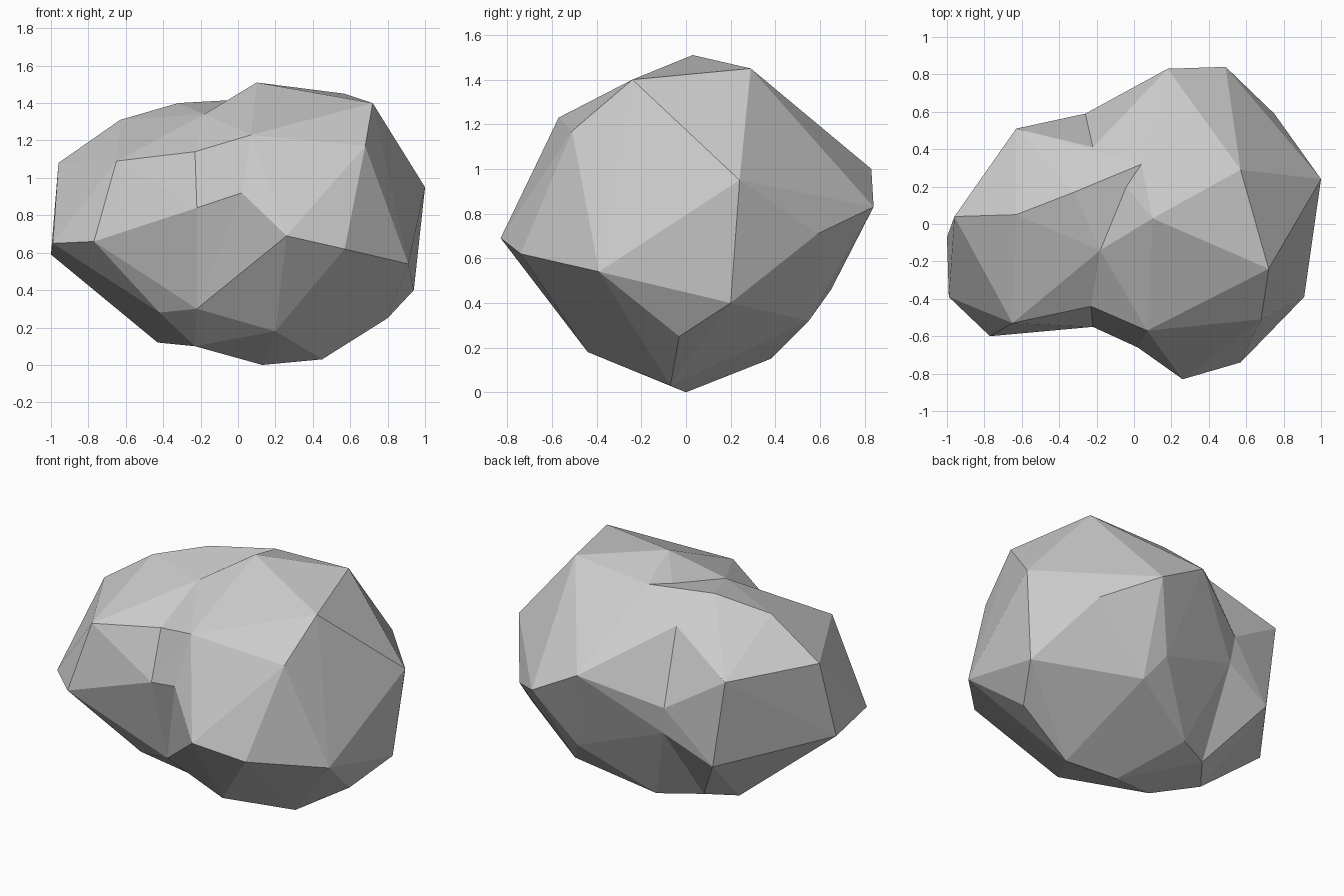
import bpy
import bmesh
from mathutils import Vector
from mathutils.geometry import intersect_point_line

default_cube = bpy.data.objects.get("Cube")
if default_cube:
    bpy.data.objects.remove(default_cube, do_unlink=True)


def distance_to_edge(point, edge):
    """Shortest distance from a point to a mesh edge."""
    start, end = (vert.co for vert in edge.verts)
    _, factor = intersect_point_line(point, start, end)
    return (start.lerp(end, min(max(factor, 0), 1)) - point).length


def add_hull(bm, points):
    """Wrap the corner points in a shell of flat triangles."""
    verts = [bm.verts.new(point) for point in points]
    result = bmesh.ops.convex_hull(bm, input=verts, use_existing_faces=False)
    leftovers = result["geom_interior"] + result["geom_unused"]
    loose = {item for item in leftovers if isinstance(item, bmesh.types.BMVert)}
    bmesh.ops.delete(bm, geom=list(loose), context="VERTS")


def add_dent(bm, point):
    """Replace the nearest ridge with a fan of faces that meet at the point."""
    point = Vector(point)
    ridge = min(bm.edges, key=lambda edge: distance_to_edge(point, edge))
    rim = {edge for face in ridge.link_faces for edge in face.edges} - {ridge}
    corners = [tuple(edge.verts) for edge in rim]
    bmesh.ops.delete(bm, geom=[ridge], context="EDGES")
    centre = bm.verts.new(point)
    for first, second in corners:
        bm.faces.new((first, second, centre))


# Waist: the ring of corners where the two lobes meet
waist = [
    (0.04, 0.32, 1.42), (-0.18, -0.14, 1.34), (-0.23, -0.44, 1.14),
    (-0.22, -0.55, 0.84), (-0.22, -0.39, 0.3), (-0.23, -0.14, 0.1),
    (-0.3, 0.25, 0.16), (-0.24, 0.57, 0.65), (-0.26, 0.59, 0.82),
    (-0.22, 0.41, 1.26),
]

# Large lobe: crown, girdle and underside corners
large_crown = [
    (0.1, 0.03, 1.51), (0.57, 0.29, 1.45), (0.72, -0.24, 1.4),
    (0.68, -0.51, 1.17), (0.07, -0.57, 1.23),
]
large_girdle = [
    (1, 0.24, 0.95), (0.91, -0.39, 0.54), (0.57, -0.74, 0.62),
    (0.26, -0.83, 0.69), (0.18, 0.83, 1), (0.49, 0.84, 0.83),
    (0.75, 0.59, 0.71),
]
large_underside = [
    (0.94, 0.2, 0.4), (0.8, -0.03, 0.25), (0.45, -0.07, 0.03),
    (0.13, 0, 0), (0.2, -0.44, 0.18), (0.39, 0.55, 0.32),
    (0.3, 0.65, 0.46), (-0.06, 0.38, 0.15),
]
front_fold = (0.02, -0.66, 0.92)

# Small lobe: crown, girdle and underside corners
small_crown = [
    (-0.32, 0.17, 1.4), (-0.63, 0.05, 1.31), (-0.52, -0.25, 1.21),
    (-0.96, 0.04, 1.08), (-0.65, -0.53, 1.09), (-0.63, 0.51, 1.05),
]
small_girdle = [
    (-0.77, -0.6, 0.66), (-0.99, -0.39, 0.65), (-1, -0.07, 0.59),
    (-0.55, 0.52, 0.5),
]
small_underside = [(-0.42, -0.37, 0.28), (-0.43, 0.08, 0.12)]

# Plain grey stone
stone = bpy.data.materials.new("grey_stone")
stone.use_nodes = True
colour = (0.6, 0.6, 0.6, 1)
stone.diffuse_color = colour
shader = next(n for n in stone.node_tree.nodes if n.type == "BSDF_PRINCIPLED")
shader.inputs["Base Color"].default_value = colour


def build_lobe(name, corners, dents=()):
    """Make one faceted lobe of the boulder."""
    bm = bmesh.new()
    add_hull(bm, corners)
    for dent in dents:
        add_dent(bm, dent)
    bmesh.ops.recalc_face_normals(bm, faces=bm.faces[:])
    mesh = bpy.data.meshes.new(name)
    bm.to_mesh(mesh)
    bm.free()
    mesh.materials.append(stone)
    lobe = bpy.data.objects.new(name, mesh)
    bpy.context.collection.objects.link(lobe)
    return lobe


build_lobe("boulder_large_lobe",
           waist + large_crown + large_girdle + large_underside, [front_fold])
build_lobe("boulder_small_lobe",
           waist + small_crown + small_girdle + small_underside)
